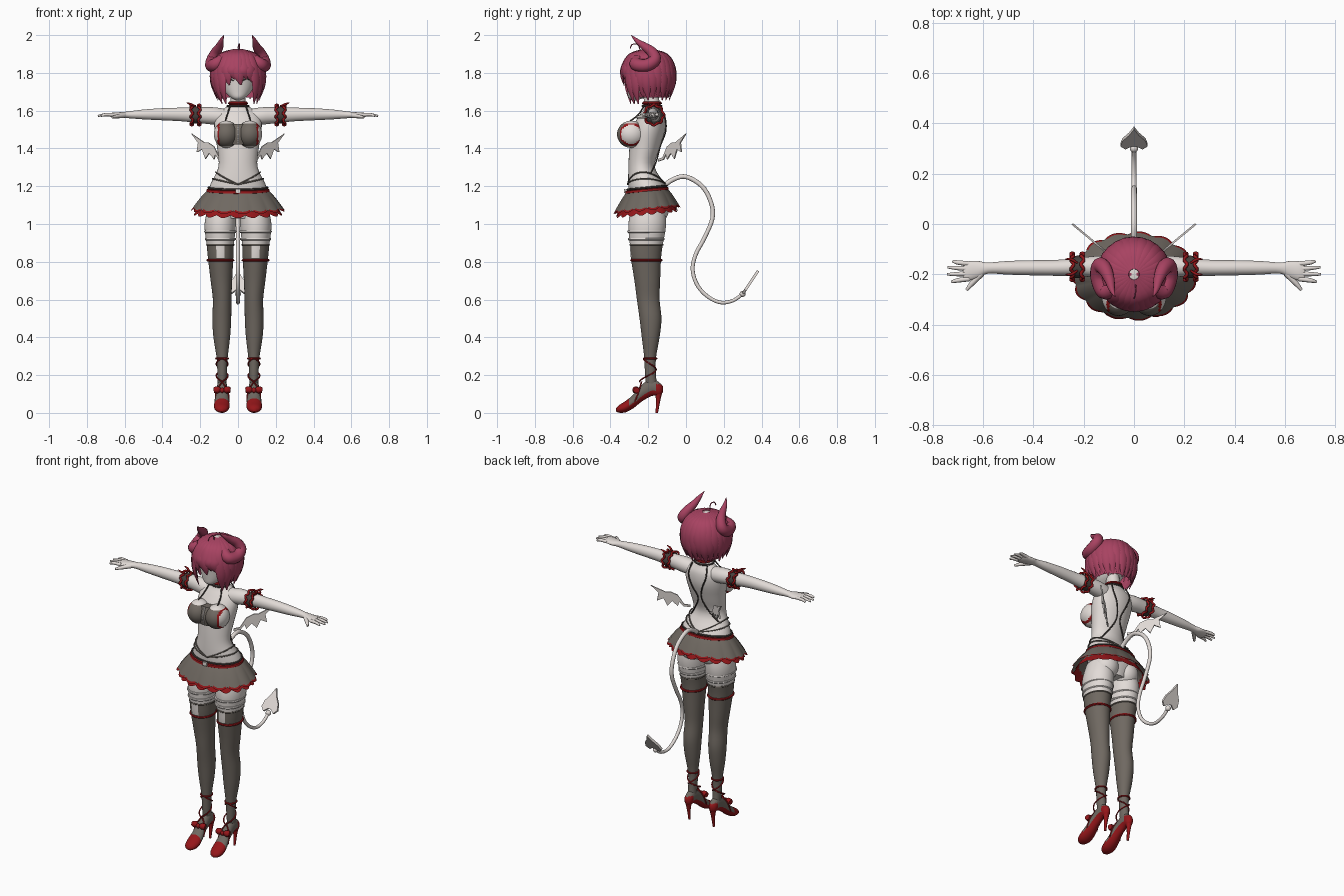
import bpy, bmesh, math
from math import sin, cos, pi
from mathutils import Vector

old = bpy.data.objects.get("Cube")
if old:
    bpy.data.objects.remove(old, do_unlink=True)


def material(name, *rgb):
    m = bpy.data.materials.new(name)
    m.use_nodes = True
    m.diffuse_color = (*rgb, 1)
    m.node_tree.nodes["Principled BSDF"].inputs["Base Color"].default_value = (*rgb, 1)
    return m


SKIN = material("pale skin", .76, .71, .68)
GREY = material("warm grey cloth", .16, .14, .12)
RED = material("deep red", .3, .008, .01)
HAIR = material("rose hair", .39, .055, .12)
DARK = material("dark chain", .06, .05, .045)


def finish(name, bm, mats, rule=None, mirror=False, angle=50):
    """Turn a bmesh into a smooth object; rule(centre, normal) picks the colour."""
    bmesh.ops.recalc_face_normals(bm, faces=bm.faces)
    bm.normal_update()
    for f in bm.faces:
        f.smooth = True
        f.material_index = int(rule(f.calc_center_median(), f.normal)) if rule else 0
    mesh = bpy.data.meshes.new(name)
    bm.to_mesh(mesh)
    bm.free()
    mesh.set_sharp_from_angle(angle=math.radians(angle))
    ob = bpy.data.objects.new(name, mesh)
    bpy.context.collection.objects.link(ob)
    for m in mats if isinstance(mats, tuple) else (mats,):
        mesh.materials.append(m)
    if mirror:
        ob.modifiers.new("mirror", 'MIRROR').use_mirror_merge = False
    return ob


def spline(rows, sub, closed=False):
    """Catmull-Rom through tuples of any length."""
    p = [Vector(r) for r in rows]
    n = len(p)
    at = (lambda i: p[i % n]) if closed else (lambda i: p[max(0, min(n - 1, i))])
    out = []
    for i in range(n if closed else n - 1):
        a, b, c, d = (at(i + k) for k in (-1, 0, 1, 2))
        for s in range(sub):
            t = s / sub
            out.append((b * 2 + (c - a) * t + (a * 2 - b * 5 + c * 4 - d) * t * t
                        + (b * 3 - a - c * 3 + d) * t ** 3) / 2)
    return out if closed else out + [p[-1]]


def bridge(name, rings, mats, rule=None, mirror=False, closed=False, caps=True, keep=None):
    bm = bmesh.new()
    rs = [[bm.verts.new(v) for v in ring] for ring in rings]
    n = len(rs[0])
    for a, b in zip(rs, rs[1:] + rs[:1] if closed else rs[1:]):
        for i in range(n):
            j = (i + 1) % n
            bm.faces.new((a[i], a[j], b[j], b[i]))
    if caps and not closed:
        bm.faces.new(rs[0])
        bm.faces.new(rs[-1])
    if keep:
        drop = [f for f in bm.faces if not keep(f.calc_center_median())]
        bmesh.ops.delete(bm, geom=drop, context='FACES')
    return finish(name, bm, mats, rule, mirror)


def loft(name, axis, rows, mats, sides=32, sub=4, **kw):
    """Ellipses along an axis; rows hold position, two centres, two radii."""
    rings = []
    for t, a, b, ra, rb in spline(rows, sub):
        ring = []
        for k in range(sides):
            q = 2 * pi * k / sides
            u, v = a + max(ra, .001) * cos(q), b + max(rb, .001) * sin(q)
            ring.append({'x': (t, u, v), 'y': (u, t, v), 'z': (u, v, t)}[axis])
        rings.append(ring)
    return bridge(name, rings, mats, **kw)


def tube(name, pts, mats, r=None, sub=5, sides=8, closed=False, flat=1, centre=None, **kw):
    """Round or flattened strand through x, y, z, radius points."""
    p = spline([(*q, r) if r else q for q in pts], sub, closed)
    v, rings = Vector((.31, .52, .8)), []
    for i, q in enumerate(p):
        nxt = p[(i + 1) % len(p)] if closed else p[min(i + 1, len(p) - 1)]
        prv = p[i - 1] if closed or i else p[0]
        t = (nxt - prv).xyz.normalized()
        if centre:
            v = q.xyz - Vector(centre)
        v = (v - t * v.dot(t)).normalized()
        u = t.cross(v)
        rings.append([q.xyz + (u * cos(2 * pi * k / sides) + v * flat * sin(2 * pi * k / sides))
                      * max(q.w, .001) for k in range(sides)])
    return bridge(name, rings, mats, closed=closed, **kw)


def hoop(name, c, rx, ry, r, mats, n=24, lift=lambda a: 0, **kw):
    """Closed ring lying around the z axis."""
    pts = [(c[0] + rx * cos(a), c[1] + ry * sin(a), c[2] + lift(a))
           for a in (2 * pi * k / n for k in range(n))]
    return tube(name, pts, mats, r=r, closed=True, sub=2, sides=6, **kw)


def ball(name, c, radii, mats, **kw):
    bm = bmesh.new()
    bmesh.ops.create_uvsphere(bm, u_segments=40, v_segments=28, radius=1)
    for v in bm.verts:
        v.co = Vector(c) + v.co * Vector(radii)
    return finish(name, bm, mats, **kw)


def plate(name, pts, thick, mats, **kw):
    bm = bmesh.new()
    face = bm.faces.new([bm.verts.new(Vector(p) - thick / 2) for p in pts])
    new = bmesh.ops.extrude_face_region(bm, geom=[face])
    bmesh.ops.translate(bm, vec=thick, verts=[g for g in new["geom"] if isinstance(g, bmesh.types.BMVert)])
    bm.faces.ensure_lookup_table()
    if all(len(f.verts) < 5 or f is not face for f in bm.faces):
        bm.faces.new(face.verts) if not face.is_valid else None
    return finish(name, bm, mats, angle=30, **kw)


# Body: torso with neck, head, bust, seat
loft("torso", 'z', [(1.03, 0, -.2, .09, .08), (1.12, 0, -.195, .16, .1), (1.2, 0, -.205, .15, .1),
                    (1.3, 0, -.235, .104, .07), (1.4, 0, -.22, .11, .08), (1.5, 0, -.2, .125, .09),
                    (1.57, 0, -.18, .12, .07), (1.61, 0, -.175, .075, .048), (1.64, 0, -.18, .042, .042),
                    (1.71, 0, -.19, .038, .038)], SKIN)
loft("head", 'z', [(1.655, 0, -.275, .012, .012), (1.67, 0, -.26, .04, .045), (1.7, 0, -.235, .07, .075),
                   (1.75, 0, -.215, .093, .1), (1.8, 0, -.205, .105, .115), (1.86, 0, -.2, .1, .11),
                   (1.91, 0, -.2, .06, .07), (1.925, 0, -.2, .01, .01)], SKIN)
tube("eyelashes", [(.022, -.313, 1.757, .002), (.045, -.306, 1.768, .003), (.07, -.284, 1.76, .002)],
     DARK, mirror=True)


def bra_rule(c, n):
    if not 1.415 < c.z < 1.532 or c.x > .108:
        return 0
    return 2 if c.x > .098 else 1


ball("bust", (.062, -.29, 1.475), (.066, .075, .072), (SKIN, GREY, RED), rule=bra_rule, mirror=True)
loft("bra_centre", 'z', [(1.42, 0, -.27, .07, .065), (1.475, 0, -.275, .08, .07),
                         (1.53, 0, -.265, .075, .06)], GREY)
tube("bra_lacing", [(0, -.336, 1.425), (0, -.347, 1.475), (0, -.327, 1.528)], SKIN, r=.004)
ball("seat", (.072, -.165, 1.08), (.075, .075, .08), SKIN, mirror=True)

# Arms, palms and fingers
loft("arms", 'x', [(.07, -.175, 1.565, .045, .045), (.13, -.172, 1.572, .046, .046),
                   (.2, -.17, 1.576, .038, .042), (.3, -.174, 1.58, .032, .036),
                   (.4, -.174, 1.581, .03, .032), (.5, -.174, 1.58, .027, .026),
                   (.58, -.175, 1.578, .022, .018), (.62, -.181, 1.576, .034, .016),
                   (.66, -.187, 1.577, .038, .013), (.68, -.19, 1.577, .03, .008)],
     SKIN, sides=24, mirror=True)
for i, (x, y) in enumerate([(.72, -.148), (.74, -.172), (.742, -.2), (.725, -.23)]):
    root = -.158 - .02 * i
    tube(f"finger_{i + 1}", [(.655, root, 1.578, .01), (.7, (root + y) / 2, 1.579, .009),
                             (x, y, 1.572, .005)], SKIN, mirror=True)
tube("thumbs", [(.605, -.195, 1.575, .014), (.64, -.232, 1.57, .011), (.665, -.262, 1.565, .006)],
     SKIN, mirror=True)

# Frilled arm bands
loft("arm_bands", 'x', [(.205, -.17, 1.577, .045, .046), (.245, -.17, 1.577, .043, .044)],
     DARK, mirror=True)
for side in (-1, 1):
    frill = []
    for k in range(48):
        a = 2 * pi * k / 48
        rad = .051 + .004 * cos(a * 8)
        frill.append((.225 + side * (.02 + .006 * sin(a * 8)), -.17 + rad * cos(a), 1.577 + rad * sin(a)))
    tube("arm_frill", frill, RED, r=.0065, closed=True, sub=1, mirror=True)
for dy in (-.03, .03):
    tube("arm_ribbon", [(.225, -.17 + dy / 2, 1.625, .004), (.25, -.17 + dy, 1.634, .006),
                        (.272, -.17 + dy, 1.642, .002)], RED, mirror=True)


# Legs with stockings
def leg_rule(c, n):
    tab = abs(c.x - .092) < .02 and c.z > .82 and c.y < -.2
    return c.z < .89 and not tab


loft("legs", 'z', [(1.1, .085, -.2, .07, .085), (1.0, .094, -.205, .083, .1), (.89, .094, -.21, .072, .087),
                   (.82, .092, -.212, .067, .08), (.7, .088, -.205, .057, .068), (.6, .084, -.2, .049, .06),
                   (.5, .086, -.188, .05, .058), (.4, .086, -.187, .044, .047), (.29, .084, -.19, .029, .031),
                   (.2, .084, -.188, .025, .029), (.13, .084, -.18, .024, .03)],
     (SKIN, GREY), sides=40, rule=leg_rule, mirror=True)
for z, mat, rx, ry, r in [(.96, SKIN, .08, .095, .007), (.92, SKIN, .076, .091, .007),
                          (.89, GREY, .071, .086, .005), (.808, RED, .067, .079, .007)]:
    hoop("thigh_band", (.093, -.21, z), rx, ry, r, mat, mirror=True)

# Heeled shoes, ankle straps and bows
loft("feet", 'y', [(-.122, .084, .125, .008, .015), (-.14, .084, .125, .024, .035),
                   (-.18, .084, .135, .027, .045), (-.23, .084, .108, .03, .045),
                   (-.28, .085, .06, .038, .036), (-.32, .086, .033, .041, .03),
                   (-.355, .087, .021, .03, .02), (-.37, .087, .016, .008, .008)],
     (GREY, RED), rule=lambda c, n: n.z < -.25 or c.y < -.305 or (c.y > -.155 and c.z < .15), mirror=True)
tube("heels", [(.084, -.145, .11, .02), (.084, -.148, .06, .011), (.084, -.155, 0, .007)], RED, mirror=True)
hoop("ankle_band", (.084, -.19, .288), .032, .034, .005, RED, mirror=True)
for s in (-1, 1):
    strap = []
    for k in range(17):
        a = -pi / 2 + s * pi * k / 16 * 1.9
        strap.append((.084 + .031 * cos(a), -.19 + .036 * sin(a) - .02 * (1 - k / 16) ** 2,
                      .165 + .12 * k / 16))
    tube("ankle_strap", strap, RED, r=.004, sub=2, sides=6, mirror=True)
    tube("instep_strap", [(.084, -.235, .165), (.084 + s * .03, -.25, .115), (.084 + s * .036, -.27, .06)],
         RED, r=.004, mirror=True)
tube("shoe_bows", [(.042, -.262, .12, .016), (.062, -.266, .122, .019), (.084, -.268, .12, .007),
                   (.106, -.266, .122, .019), (.126, -.262, .12, .016)], RED, mirror=True)
ball("bow_knots", (.084, -.272, .12), (.013, .012, .014), RED, mirror=True)


# Pleated skirt, ruffle and belt
def pleats(name, top, bottom, grow, mats, rule, count=15):
    rings, n = [], count * 10
    for i in range(11):
        t, ring = i / 10, []
        for k in range(n):
            a = 2 * pi * k / n
            lobe = abs(sin(a * count / 2))
            s = t ** .8 * (1 + .16 * (lobe - .6))
            x, y = (.152 + .088 * grow * s) * cos(a), -.207 + (.1 + .07 * grow * s) * sin(a)
            ring.append((x, y, top + (bottom - top) * t - .014 * t * lobe + .1 * (y + .2)))
        rings.append(ring)
    return bridge(name, rings, mats, rule=rule, caps=False)


pleats("skirt", 1.185, 1.085, 1.05, (GREY, RED), lambda c, n: c.z - .1 * (c.y + .2) < 1.086)
pleats("under_ruffle", 1.16, 1.062, .9, (GREY, RED), lambda c, n: c.z - .1 * (c.y + .2) < 1.1, 18)
tilt = lambda a: .01 * sin(a)
for z, mat, r in [(1.192, DARK, .006), (1.176, RED, .012), (1.158, DARK, .006)]:
    hoop("belt", (0, -.207, z), .156, .104, r, mat, lift=tilt)
plate("buckle", [(x, -.325, z) for x, z in ((-.014, 1.164), (.014, 1.164), (.014, 1.186), (-.014, 1.186))],
      Vector((0, .009, 0)), SKIN)

# Hip strings, choker and body chains
for h in (.03, .065):
    ring = []
    for k in range(32):
        a = 2 * pi * k / 32
        up = .01 + h * abs(cos(a))
        ring.append(((.153 - .45 * up) * cos(a), -.205 - .3 * up + (.103 - .3 * up) * sin(a), 1.2 + up))
    tube("hip_string", ring, GREY, r=.004, closed=True, sub=1, sides=6)
hoop("choker", (0, -.18, 1.64), .044, .044, .009, RED)
hoop("choker_trim", (0, -.18, 1.624), .056, .05, .006, DARK)
tube("halter_straps", [(.042, -.222, 1.625), (.058, -.256, 1.575), (.072, -.318, 1.53)], DARK, r=.004, mirror=True)
tube("back_chains", [(.05, -.137, 1.622), (.06, -.11, 1.56), (.035, -.108, 1.49), (.012, -.137, 1.41),
                     (.05, -.158, 1.33), (.1, -.19, 1.26)], DARK, r=.004, mirror=True)

# Hair: cap with face opening, overlapping locks
loft("hair_cap", 'z', [(1.67, 0, -.19, .105, .1), (1.73, 0, -.2, .128, .124), (1.8, 0, -.2, .135, .13),
                       (1.87, 0, -.2, .115, .115), (1.91, 0, -.2, .068, .068), (1.925, 0, -.2, .01, .01)],
     HAIR, caps=False, keep=lambda c: c.z > 1.81 or c.y > -.25)
for k in range(26):
    a = 2 * pi * k / 26
    front = cos(a)
    low = 1.655 + .008 * (k % 3)
    if front > .8:
        low = (1.735, 1.765, 1.75)[k % 3]
    elif front > .45:
        low = 1.635
    mid = (low + 1.83) / 2
    spot = lambda r, z, w, da=0: (r * sin(a + da), -.2 - r * cos(a + da), z, w)
    tube("hair_lock", [spot(.02, 1.922, .015), spot(.095, 1.893, .03), spot(.133, 1.83, .034),
                       spot(.137, mid, .028, .05), spot(.112 if front < .8 else .13, low, .003, .12)],
         HAIR, flat=.35, centre=(0, -.2, 1.78))
tube("stray_hair", [(.005, -.24, 1.91), (.008, -.255, 1.95), (.004, -.285, 1.95), (0, -.295, 1.93)], HAIR, r=.003)

# Curled horns
tube("horns", [(.085, -.255, 1.87, .03), (.118, -.265, 1.845, .034), (.14, -.21, 1.84, .034),
               (.135, -.165, 1.87, .032), (.115, -.18, 1.91, .028), (.098, -.22, 1.94, .021),
               (.088, -.26, 1.97, .012), (.075, -.29, 2.0, .001)], HAIR, sides=14, mirror=True)

# Bat wings
wing = [(0, 1.345), (.16, 1.352), (.32, 1.41), (.5, 1.432), (.62, 1.432), (1, 1.478), (.8, 1.43), (.84, 1.38),
        (.68, 1.395), (.58, 1.345), (.46, 1.375), (.32, 1.342), (.28, 1.368), (.18, 1.34), (0, 1.332)]
plate("wings", [(.07 + .175 * t, -.145 + .145 * t, z) for t, z in wing], Vector((.005, -.006, 0)), SKIN, mirror=True)

# Tail and spade tip
tail = [(-.13, 1.19), (-.07, 1.235), (0, 1.25), (.085, 1.2), (.132, 1.115), (.14, 1.03), (.097, .925),
        (.052, .84), (.035, .76), (.058, .68), (.11, .62), (.18, .585), (.25, .595), (.305, .635)]
tube("tail", [(0, y, z, .013 - .004 * i / 13) for i, (y, z) in enumerate(tail)], SKIN, sides=12)
ball("tail_bead", (0, .3, .63), (.016, .016, .016), SKIN)
half = [(.01, .02), (.034, 0), (.054, .022), (.046, .06), (.02, .1)]
spade = half + [(0, .145)] + [(-x, s) for x, s in reversed(half)]
plate("tail_spade", [(x, .302 + .55 * s, .632 + .83 * s) for x, s in spade], Vector((0, .012, -.008)), SKIN)
